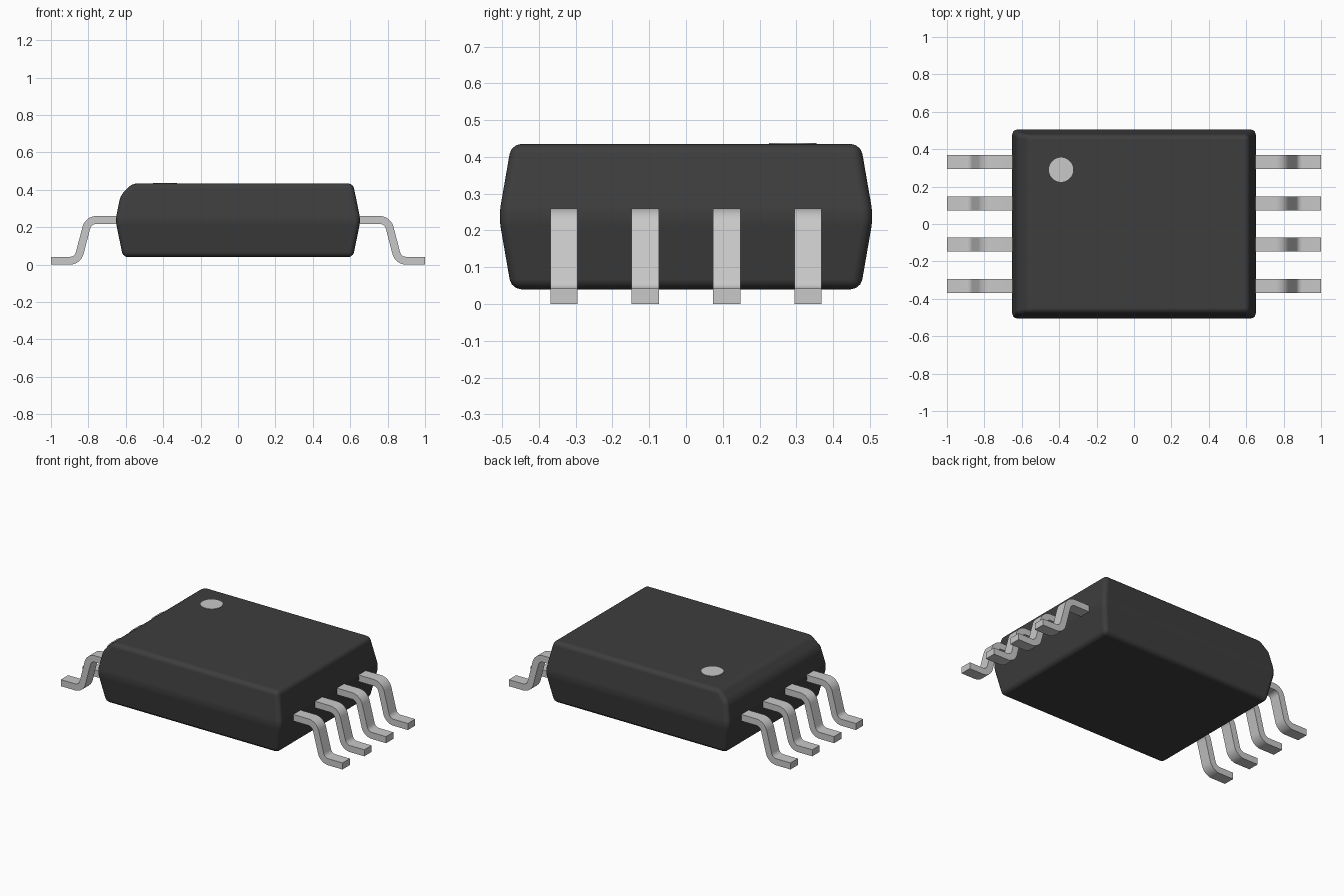
import bpy, bmesh, math
from mathutils import Vector

cube = bpy.data.objects.get("Cube")
if cube:
    bpy.data.objects.remove(cube, do_unlink=True)


def material(name, v):
    m = bpy.data.materials.new(name)
    m.use_nodes = True
    m.diffuse_color = (v, v, v, 1)
    bsdf = m.node_tree.nodes["Principled BSDF"]
    bsdf.inputs["Base Color"].default_value = (v, v, v, 1)
    bsdf.inputs["Roughness"].default_value = 0.6
    return m


BLACK = material("black plastic", 0.047)
METAL = material("light grey metal", 0.58)


def make_object(name, bm, mat):
    bmesh.ops.recalc_face_normals(bm, faces=bm.faces[:])
    mesh = bpy.data.meshes.new(name)
    bm.to_mesh(mesh)
    bm.free()
    mesh.materials.append(mat)
    obj = bpy.data.objects.new(name, mesh)
    bpy.context.collection.objects.link(obj)
    return obj


def smooth(obj, angle):
    bpy.ops.object.select_all(action='DESELECT')
    obj.select_set(True)
    bpy.context.view_layer.objects.active = obj
    bpy.ops.object.shade_smooth_by_angle(angle=math.radians(angle))


# Body: side profile whose depth tapers away from the parting line
MID, LOW, TOP = 0.238, 0.04, 0.435
upper = [(0.655, MID), (0.615, TOP), (-0.565, TOP), (-0.628, 0.372), (-0.655, MID)]
lower = [(-0.655, MID), (-0.615, LOW), (0.615, LOW), (0.655, MID)]
profile = upper + lower[1:-1]


def half_depth(z):
    return 0.509 - 0.034 * abs(z - MID) / 0.197


bm = bmesh.new()
rings = {s: {p: bm.verts.new((p[0], s * half_depth(p[1]), p[1])) for p in profile}
         for s in (-1, 1)}
for s in (-1, 1):
    for part in (upper, lower):
        bm.faces.new([rings[s][p] for p in part])
for i, p in enumerate(profile):
    q = profile[(i + 1) % len(profile)]
    bm.faces.new([rings[-1][p], rings[-1][q], rings[1][q], rings[1][p]])
body = make_object("package_body", bm, BLACK)
for poly in body.data.polygons:
    poly.use_smooth = True
bevel = body.modifiers.new("rounded_edges", 'BEVEL')
bevel.width = 0.027
bevel.segments = 3
bevel.limit_method = 'ANGLE'
bevel.angle_limit = math.radians(10)
bevel.harden_normals = True

# Orientation dot on the top face
bm = bmesh.new()
bmesh.ops.create_cone(bm, cap_ends=True, segments=40, radius1=0.065,
                      radius2=0.065, depth=0.006)
dot = make_object("orientation_dot", bm, METAL)
dot.location = (-0.39, 0.29, TOP)
smooth(dot, 30)


# Leads: a gull-wing centre line with filleted bends, thickened and extruded
def fillet(points, radius, steps=8):
    """Return (point, normal) pairs along a polyline with rounded corners."""
    pts = [Vector(p) for p in points]
    dirs = [(b - a).normalized() for a, b in zip(pts, pts[1:])]
    normal = lambda d: Vector((-d.y, d.x))
    out = [(pts[0], normal(dirs[0]))]
    for corner, d0, d1 in zip(pts[1:-1], dirs, dirs[1:]):
        turn = math.atan2(d0.x * d1.y - d0.y * d1.x, d0.dot(d1))
        start = corner - d0 * radius * math.tan(abs(turn) / 2)
        n0 = normal(d0) * math.copysign(1, turn)
        center = start + n0 * radius
        base = math.atan2(d0.y, d0.x)
        for k in range(steps + 1):
            a = base + turn * k / steps
            n = normal(Vector((math.cos(a), math.sin(a))))
            out.append((center - n * radius * math.copysign(1, turn), n))
    out.append((pts[-1], normal(dirs[-1])))
    return out


HALF_T, WIDTH = 0.021, 0.074
line = fillet([(0.58, 0.239), (0.80, 0.239), (0.857, HALF_T), (1.0, HALF_T)], 0.055)


def make_lead(name, side, y):
    bm = bmesh.new()
    sections = []
    for p, n in line:
        a, b = p + n * HALF_T, p - n * HALF_T
        sections.append([bm.verts.new((side * c.x, y + dy, c.y)) for c, dy in
                         ((a, -WIDTH / 2), (a, WIDTH / 2), (b, WIDTH / 2), (b, -WIDTH / 2))])
    for s, t in zip(sections, sections[1:]):
        for k in range(4):
            j = (k + 1) % 4
            bm.faces.new([s[k], s[j], t[j], t[k]])
    bm.faces.new(sections[0])
    bm.faces.new(sections[-1])
    smooth(make_object(name, bm, METAL), 30)


for side, label in ((1, "left"), (-1, "right")):
    for i in range(4):
        make_lead(f"{label}_lead_{i + 1}", side, -0.3315 + 0.221 * i)
